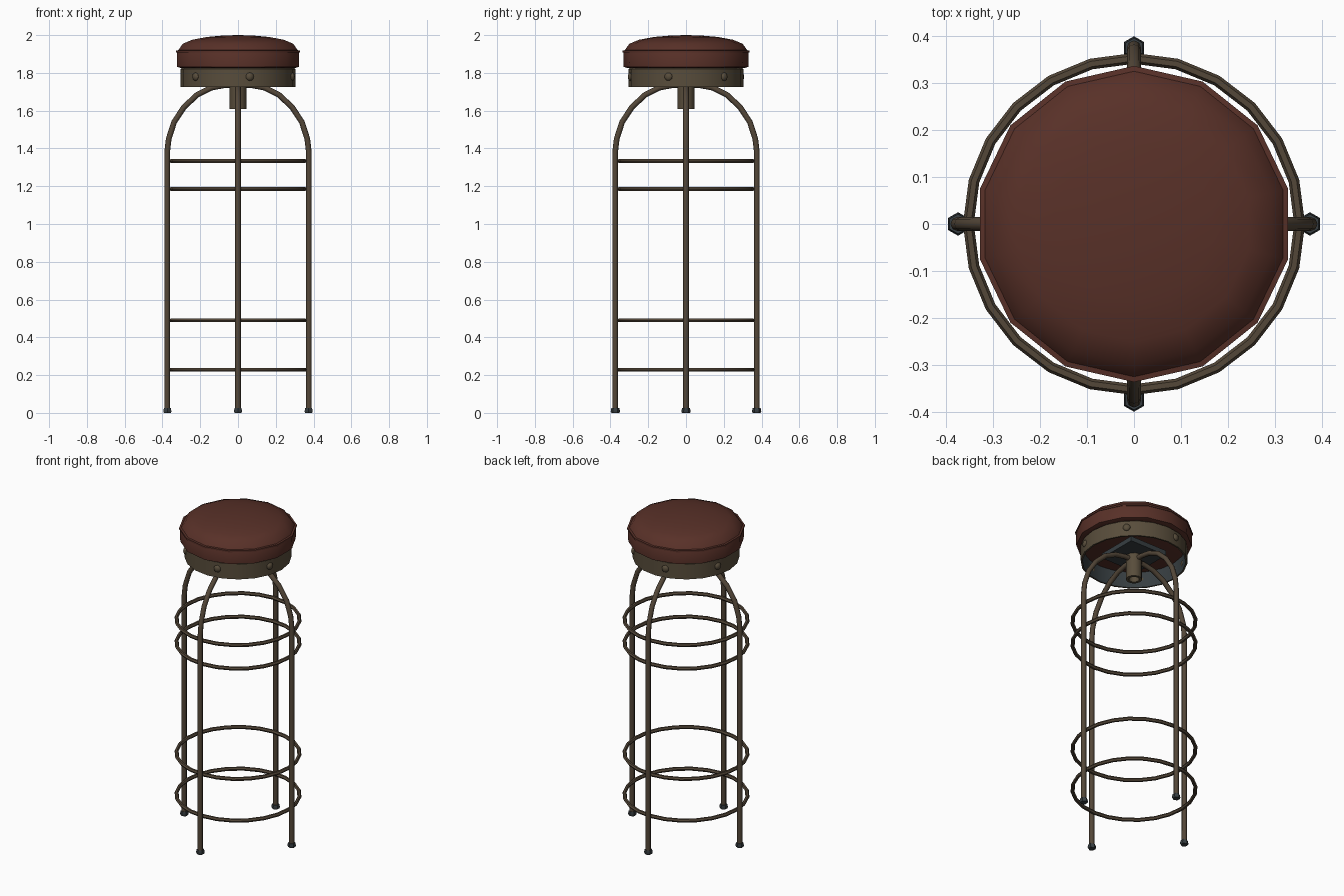
import bpy, bmesh, math
from mathutils import Matrix, Vector

if "Cube" in bpy.data.objects:
    bpy.data.objects.remove(bpy.data.objects["Cube"])


def material(name, rgb):
    m = bpy.data.materials.new(name)
    m.use_nodes = True
    m.diffuse_color = (*rgb, 1)
    bsdf = m.node_tree.nodes["Principled BSDF"]
    bsdf.inputs["Base Color"].default_value = (*rgb, 1)
    bsdf.inputs["Roughness"].default_value = 0.7
    return m


leather = material("red brown leather", (0.098, 0.030, 0.021))
bronze = material("aged bronze", (0.098, 0.074, 0.044))
steel = material("brown steel", (0.088, 0.063, 0.040))
slate = material("dark slate", (0.038, 0.048, 0.053))


def finish(name, bm, mats, angle=35):
    mesh = bpy.data.meshes.new(name)
    bm.normal_update()
    bm.to_mesh(mesh)
    bm.free()
    obj = bpy.data.objects.new(name, mesh)
    bpy.context.collection.objects.link(obj)
    for m in mats:
        mesh.materials.append(m)
    bpy.ops.object.select_all(action="DESELECT")
    obj.select_set(True)
    bpy.context.view_layer.objects.active = obj
    bpy.ops.object.shade_smooth_by_angle(angle=math.radians(angle))
    return obj


def lathe(name, profile, sides, mats, closed=False, inner_from=None, turn=math.pi / 2):
    """Spin (radius, height) points round z; profile runs bottom to top on the outside."""
    bm = bmesh.new()
    rings = []
    for r, z in profile:
        if r == 0:
            rings.append([bm.verts.new((0, 0, z))] * sides)
        else:
            angles = [turn + math.tau * i / sides for i in range(sides)]
            rings.append([bm.verts.new((r * math.cos(a), r * math.sin(a), z)) for a in angles])
    pairs = list(zip(rings, rings[1:] + ([rings[0]] if closed else [])))
    for k, (a, b) in enumerate(pairs):
        for i in range(sides):
            j = (i + 1) % sides
            corners = list(dict.fromkeys([a[i], a[j], b[j], b[i]]))
            face = bm.faces.new(corners)
            if inner_from is not None and k >= inner_from:
                face.material_index = 1
    return finish(name, bm, mats)


def tube(name, path, radius, sides, mat):
    """Sweep a circle along a path lying in a vertical plane through the z axis."""
    bm = bmesh.new()
    pts = [Vector(p) for p in path]
    side = Vector((-pts[0].y, pts[0].x, 0)).normalized()
    rings = []
    for i, p in enumerate(pts):
        along = (pts[min(i + 1, len(pts) - 1)] - pts[max(i - 1, 0)]).normalized()
        up = along.cross(side)
        angles = [math.tau * k / sides for k in range(sides)]
        rings.append([bm.verts.new(p + radius * (side * math.cos(a) + up * math.sin(a)))
                      for a in angles])
    for a, b in zip(rings, rings[1:]):
        for k in range(sides):
            n = (k + 1) % sides
            bm.faces.new((a[k], a[n], b[n], b[k]))
    bm.faces.new(rings[0])
    bm.faces.new(rings[-1])
    bmesh.ops.recalc_face_normals(bm, faces=bm.faces)
    return finish(name, bm, [mat], 65)


# Padded seat with a seam around its shoulder
lathe("seat_cushion", [(0, 1.826), (0.31, 1.826), (0.33, 1.832), (0.332, 1.908), (0.326, 1.918),
                       (0.300, 1.954), (0.25, 1.975), (0.17, 1.990), (0.08, 1.998), (0, 2.0)],
      14, [leather])
lathe("seat_piping", [(0.326, 1.908), (0.336, 1.908), (0.336, 1.918), (0.324, 1.920)],
      14, [leather], closed=True)

# Metal band below the seat, dark on its inner side
lathe("seat_band", [(0.295, 1.725), (0.305, 1.725), (0.305, 1.82), (0.295, 1.828)],
      20, [bronze, slate], closed=True, inner_from=3)

# Six domed bolts around the band
for i in range(6):
    a = math.radians(-78 + 60 * i)
    bm = bmesh.new()
    place = (Matrix.Rotation(a, 4, "Z") @ Matrix.Translation((0.302, 0, 1.78))
             @ Matrix.Diagonal((0.6, 1, 1, 1)))
    bmesh.ops.create_uvsphere(bm, u_segments=8, v_segments=6, radius=0.022, matrix=place)
    finish(f"band_bolt_{i + 1}", bm, [bronze], 60)

# Mounting plate and open centre post
bm = bmesh.new()
bmesh.ops.create_cube(bm, size=1, matrix=Matrix.Translation((0, 0, 1.775))
                      @ Matrix.Diagonal((0.26, 0.26, 0.03, 1)))
finish("mounting_plate", bm, [slate])
lathe("centre_post", [(0, 1.66), (0.03, 1.66), (0.03, 1.61), (0.046, 1.61), (0.046, 1.765), (0, 1.765)],
      12, [bronze])

# Four bent legs with rubber feet
bend = [(0.375, 0.02), (0.375, 1.38), (0.367, 1.45), (0.338, 1.54), (0.285, 1.62),
        (0.215, 1.685), (0.14, 1.722), (0.07, 1.735), (0.02, 1.735)]
for name, (dx, dy) in {"front": (0, -1), "back": (0, 1), "left": (1, 0), "right": (-1, 0)}.items():
    tube(f"{name}_leg", [(r * dx, r * dy, z) for r, z in bend], 0.015, 8, steel)
    foot = lathe(f"{name}_foot", [(0, 0), (0.021, 0), (0.025, 0.008), (0.021, 0.026), (0, 0.026)],
                 6, [slate])
    foot.location = (0.374 * dx, 0.374 * dy, 0)

# Four round rails joining the legs
for i, z in enumerate((0.228, 0.49, 1.185, 1.333)):
    section = [(0.352 + 0.0115 * math.cos(math.tau * k / 6), z + 0.0115 * math.sin(math.tau * k / 6))
               for k in range(6)]
    lathe(f"ring_rail_{i + 1}", section, 24, [steel], closed=True)
